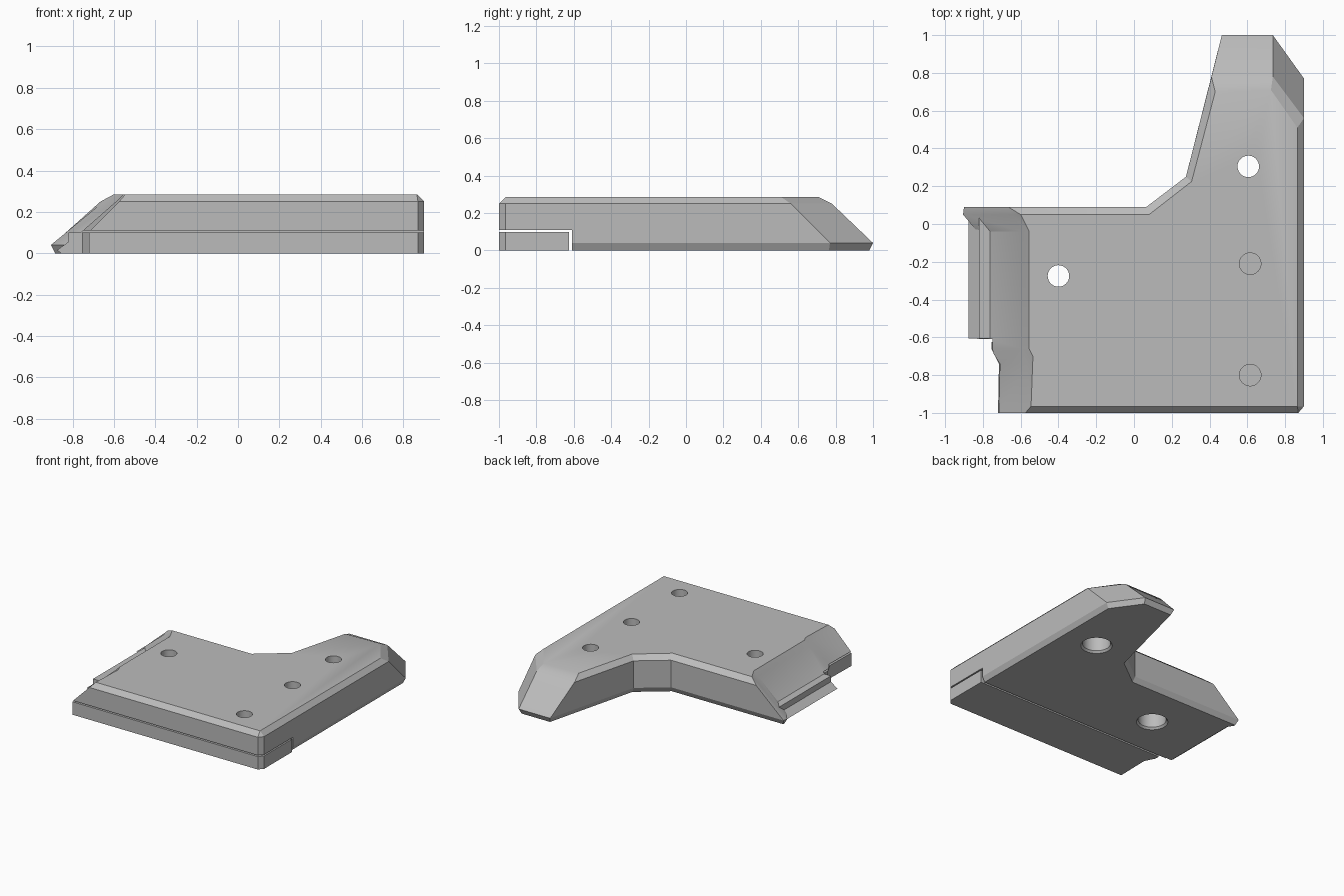
import bpy, bmesh, math
from mathutils import Vector

default_cube = bpy.data.objects.get("Cube")
if default_cube:
    bpy.data.objects.remove(default_cube)

grey = bpy.data.materials.new("plain grey")
grey.use_nodes = True
grey.diffuse_color = (0.5, 0.5, 0.5, 1)
grey.node_tree.nodes["Principled BSDF"].inputs["Base Color"].default_value = grey.diffuse_color


def loft(name, layers):
    """Closed solid through (height, outline) layers with matching points."""
    bm = bmesh.new()
    rings = [[bm.verts.new((x, y, z)) for x, y in outline] for z, outline in layers]
    count = len(rings[0])
    for low, high in zip(rings, rings[1:]):
        for i in range(count):
            j = (i + 1) % count
            bm.faces.new((low[i], low[j], high[j], high[i]))
    bm.faces.new(rings[0][::-1])
    bm.faces.new(rings[-1])
    bmesh.ops.remove_doubles(bm, verts=bm.verts, dist=0.0005)
    bmesh.ops.recalc_face_normals(bm, faces=bm.faces)
    mesh = bpy.data.meshes.new(name)
    bm.to_mesh(mesh)
    bm.free()
    mesh.materials.append(grey)
    obj = bpy.data.objects.new(name, mesh)
    bpy.context.collection.objects.link(obj)
    return obj


def inset(outline, amount):
    """Move every side of a counter-clockwise outline inwards."""
    result = []
    for i, point in enumerate(outline):
        here = Vector(point)
        before = (here - Vector(outline[i - 1])).normalized()
        after = (Vector(outline[(i + 1) % len(outline)]) - here).normalized()
        n1, n2 = Vector((-before.y, before.x)), Vector((-after.y, after.x))
        result.append(tuple(here + (n1 + n2) * amount / (1 + n1.dot(n2))))
    return result


def circle(centre, radius, steps=32):
    return [(centre[0] + radius * math.cos(math.tau * i / steps),
             centre[1] + radius * math.sin(math.tau * i / steps)) for i in range(steps)]


def rectangle(x1, x2, y1, y2):
    return [(x1, y1), (x2, y1), (x2, y2), (x1, y2)]


def cut(target, name, layers):
    cutter = loft(name, layers)
    cutter.hide_render = True
    mod = target.modifiers.new(name, "BOOLEAN")
    mod.operation = "DIFFERENCE"
    mod.solver = "EXACT"
    mod.object = cutter
    bpy.context.view_layer.objects.active = target
    bpy.ops.object.modifier_apply(modifier=mod.name)
    bpy.data.objects.remove(cutter)


# Main body: each corner as top edge, shoulder and foot
corners = [
    ((.865, -.965), (.87, -1), (.87, -1)),
    ((.865, -.965), (.9, -.965), (.9, -.965)),
    ((.865, .51), (.9, .56), (.9, .77)),
    ((.725, .71), (.735, .78), (.735, 1)),
    ((.43, .7), (.41, .78), (.465, 1)),
    ((.305, .225), (.275, .25), (.275, .25)),
    ((.08, .05), (.065, .09), (.065, .09)),
    ((-.6, .05), (-.665, .09), (-.9, .09)),
    ((-.6, .05), (-.65, .05), (-.905, .05)),
    ((-.555, -.04), (-.59, -.04), (-.83, -.04)),
    ((-.555, -.66), (-.59, -.66), (-.83, -.66)),
    ((-.535, -.7), (-.57, -.74), (-.78, -.74)),
    ((-.545, -.965), (-.575, -1), (-.785, -1)),
]
top, shoulder, foot = zip(*corners)
body = loft("main_body", [(0, inset(foot, .02)), (.04, foot), (.25, shoulder), (.285, top)])

# Recess under the front edge for the lower plate
cut(body, "front_recess", [(-.1, rectangle(-1.2, 1.2, -1.2, -.61)),
                           (.11, rectangle(-1.2, 1.2, -1.2, -.61))])

# Through holes with a wide, chamfered bore below
for spot in ((.605, .305), (-.4, -.275)):
    cut(body, "wide_bore", [(-.02, circle(spot, .13)), (.015, circle(spot, .1)),
                            (.18, circle(spot, .1))])
    cut(body, "narrow_hole", [(.1, circle(spot, .057)), (.4, circle(spot, .057))])

# Blind holes along the right side
for spot in ((.615, -.21), (.615, -.8)):
    cut(body, "blind_hole", [(.13, circle(spot, .057)), (.4, circle(spot, .057))])

# Separate plate under the front edge
plate_outline = [(-.72, -1), (.87, -1), (.9, -.965), (.9, -.625),
                 (-.755, -.625), (-.755, -.66), (-.715, -.74)]
plate = loft("lower_plate", [(0, plate_outline), (.1, plate_outline)])

# Stepped ledge along the sloping side
ledge = loft("side_ledge", [(z, rectangle(x, -.7, -.605, .04))
                            for z, x in ((0, -.855), (.015, -.875), (.055, -.82), (.1, -.82))])

# Smooth hole walls while the cut edges stay sharp
for part in (body, plate, ledge):
    bpy.ops.object.select_all(action="DESELECT")
    part.select_set(True)
    bpy.context.view_layer.objects.active = part
    bpy.ops.object.shade_smooth_by_angle(angle=math.radians(25))
